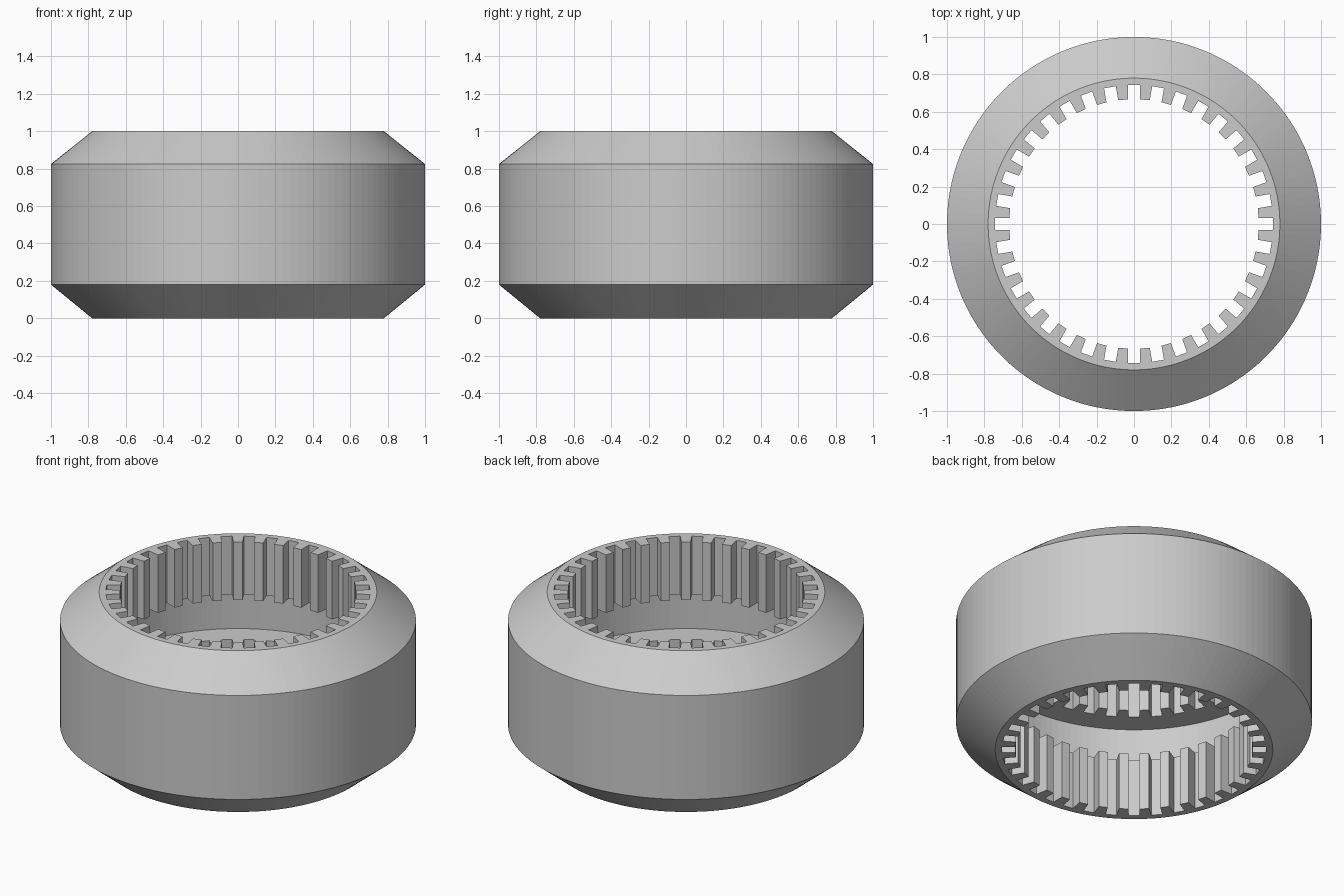
import bpy, bmesh
from math import sin, cos, pi, asin

if "Cube" in bpy.data.objects:
    bpy.data.objects.remove(bpy.data.objects["Cube"])

TEETH = 36
R_ROOT, R_TIP, R_GROOVE = 0.743, 0.667, 0.886
GAP = 0.032                      # half width of a tooth gap
Z_LOW, Z_HIGH = 0.36, 0.64       # limits of the inner groove


def tooth_outline():
    """Closed internal spline outline, with a gap centred on angle zero."""
    a_root, a_tip = asin(GAP / R_ROOT), asin(GAP / R_TIP)
    pts = []
    for i in range(TEETH):
        c = 2 * pi * i / TEETH
        for r, a in ((R_TIP, -a_tip), (R_ROOT, -a_root), (R_ROOT, a_root), (R_TIP, a_tip)):
            pts.append((r * cos(c + a), r * sin(c + a)))
    return pts


def circle_outline(r):
    """Circle with the same number of points as the spline outline."""
    n = TEETH * 4
    off = -1.5 * 2 * pi / n
    return [(r * cos(off + 2 * pi * i / n), r * sin(off + 2 * pi * i / n)) for i in range(n)]


# Closed loop of cross-section rings: outer body, top splines, groove, bottom splines
teeth = tooth_outline()
sections = [
    (circle_outline(0.78), 0.0),
    (circle_outline(1.0), 0.18),
    (circle_outline(1.0), 0.825),
    (circle_outline(0.78), 1.0),
    (teeth, 1.0),
    (teeth, Z_HIGH),
    (circle_outline(R_GROOVE), Z_HIGH),
    (circle_outline(R_GROOVE), Z_LOW),
    (teeth, Z_LOW),
    (teeth, 0.0),
]
bm = bmesh.new()
rings = [[bm.verts.new((x, y, z)) for x, y in pts] for pts, z in sections]
for k, a in enumerate(rings):
    b = rings[(k + 1) % len(rings)]
    for i in range(len(a)):
        j = (i + 1) % len(a)
        bm.faces.new((a[i], a[j], b[j], b[i]))
bmesh.ops.recalc_face_normals(bm, faces=bm.faces)

mesh = bpy.data.meshes.new("splined_sleeve")
bm.to_mesh(mesh)
bm.free()
sleeve = bpy.data.objects.new("splined_sleeve", mesh)
bpy.context.collection.objects.link(sleeve)
